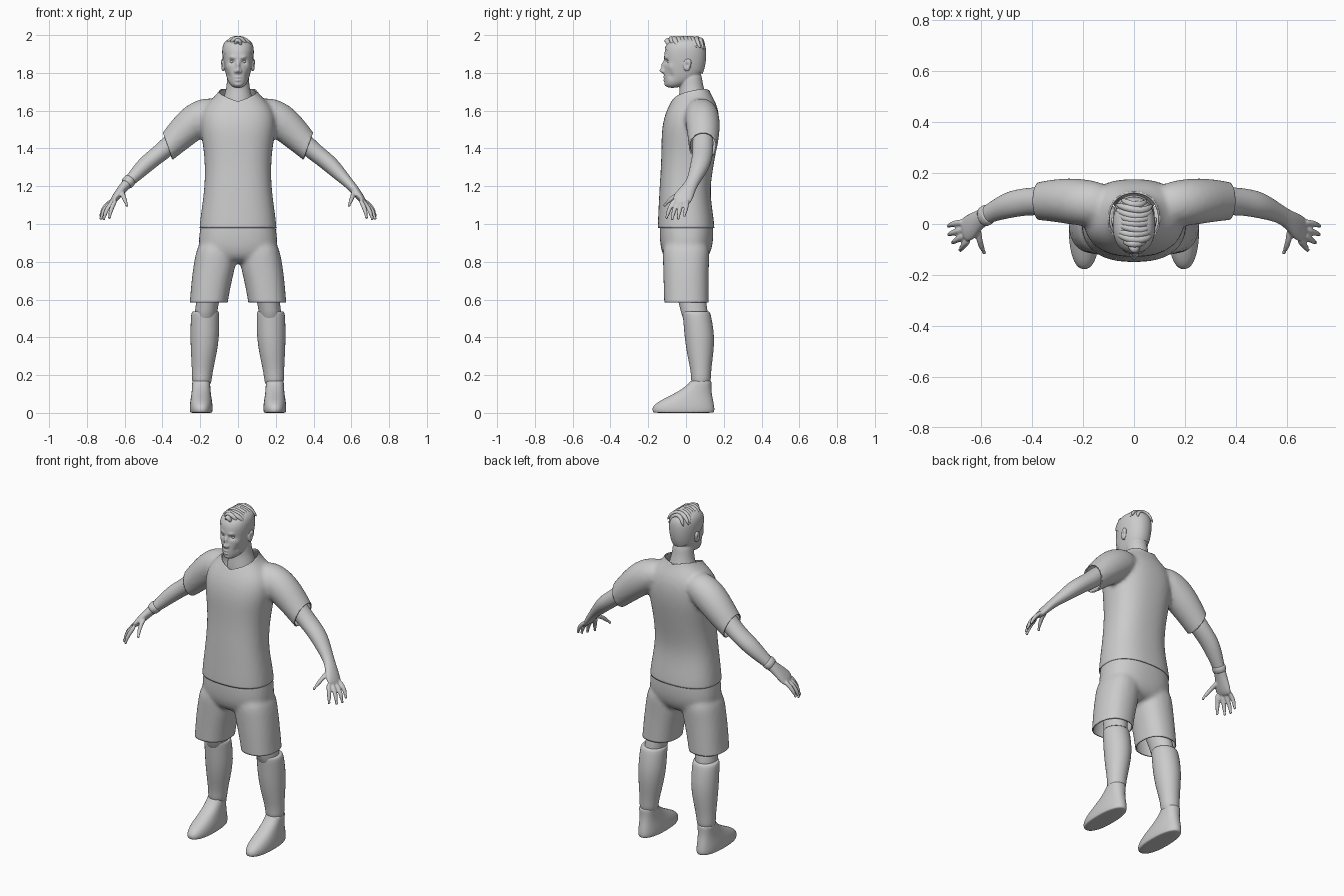
import bpy, bmesh, math, random
from mathutils import Vector, Matrix

random.seed(4)


def tube(bm, rings, n=24, flat=False, power=2.0):
    """Loft closed rings (x, y, z, half width, half depth) along a path."""
    pts = [Vector(r[:3]) for r in rings]
    loops = []
    for i, r in enumerate(rings):
        t = Vector((0, 0, 1)) if flat else (pts[min(i + 1, len(pts) - 1)] - pts[max(i - 1, 0)]).normalized()
        v = (Vector((0, 1, 0)) - t * t.y).normalized()
        u = v.cross(t)
        loop = []
        for k in range(n):
            c, s = math.cos(k * math.tau / n), math.sin(k * math.tau / n)
            c = math.copysign(abs(c) ** (2 / power), c)
            s = math.copysign(abs(s) ** (2 / power), s)
            loop.append(bm.verts.new(pts[i] + u * c * r[3] + v * s * r[4]))
        loops.append(loop)
    for a, b in zip(loops, loops[1:]):
        for k in range(n):
            bm.faces.new((a[k], a[(k + 1) % n], b[(k + 1) % n], b[k]))
    bm.faces.new(loops[0][::-1])
    bm.faces.new(loops[-1])


def ball(bm, centre, size):
    m = Matrix.Translation(centre) @ Matrix.Diagonal((*size, 1))
    bmesh.ops.create_uvsphere(bm, u_segments=16, v_segments=10, radius=1, matrix=m)


def finish(name, bm, voxel=0, smooth=3, cuts=(), mirror=True, thick=0, pushes=(), subsurf=1):
    """Turn a bmesh into an object; optionally fuse its volumes, sculpt, cut and mirror it."""
    bmesh.ops.recalc_face_normals(bm, faces=bm.faces)
    me = bpy.data.meshes.new(name)
    bm.to_mesh(me)
    bm.free()
    ob = bpy.data.objects.new(name, me)
    bpy.context.collection.objects.link(ob)
    if subsurf:
        sub = ob.modifiers.new("round", 'SUBSURF')
        sub.levels = sub.render_levels = 2 if voxel else subsurf
    if voxel:
        rm = ob.modifiers.new("fuse", 'REMESH')
        rm.mode, rm.voxel_size = 'VOXEL', voxel
        sm = ob.modifiers.new("relax", 'SMOOTH')
        sm.factor, sm.iterations = 0.5, smooth
        dg = bpy.context.evaluated_depsgraph_get()
        ob.data = bpy.data.meshes.new_from_object(ob.evaluated_get(dg))
        ob.modifiers.clear()
        bm = bmesh.new()
        bm.from_mesh(ob.data)
        for x, y, z, rx, r, dx, dy, dz in pushes:
            for side in ((1, -1) if x else (1,)):
                for v in bm.verts:
                    p = v.co
                    d = ((p.x - x * side) / rx) ** 2 + ((p.y - y) / r) ** 2 + ((p.z - z) / r) ** 2
                    if d < 9:
                        v.co += Vector((dx * side, dy, dz)) * math.exp(-d)
        for co, no in cuts:
            bmesh.ops.bisect_plane(bm, geom=bm.verts[:] + bm.edges[:] + bm.faces[:],
                                   plane_co=co, plane_no=no, clear_outer=True)
        bm.to_mesh(ob.data)
        bm.free()
    for p in ob.data.polygons:
        p.use_smooth = True
    if mirror:
        ob.modifiers.new("mirror", 'MIRROR')
    if thick:
        so = ob.modifiers.new("cloth", 'SOLIDIFY')
        so.thickness, so.offset = thick, -1
    return ob


HALF = ((0, 0, 0), (-1, 0, 0))

# Shirt: torso and sleeve fused, cut at hem, cuff and V neck
bm = bmesh.new()
tube(bm, [(0, .0, .9, .207, .15), (0, .002, .98, .207, .153), (0, -.005, 1.1, .19, .14),
          (0, -.006, 1.2, .177, .134), (0, .008, 1.32, .175, .14), (0, .018, 1.42, .186, .148),
          (0, .024, 1.5, .2, .153), (0, .032, 1.58, .2, .145), (0, .038, 1.64, .165, .122),
          (0, .038, 1.685, .112, .095), (0, .034, 1.72, .09, .085), (0, .03, 1.78, .08, .08)],
     32, True, 2.4)
tube(bm, [(.08, .07, 1.615, .07, .08), (.2, .085, 1.57, .1, .095), (.29, .093, 1.49, .087, .088),
          (.37, .09, 1.407, .069, .075), (.44, .085, 1.34, .062, .07)])
finish("shirt", bm, .012, 5, [HALF, ((0, 0, .98), (0, 0, -1)), ((.37, .09, 1.407), (.94, 0, -.34)),
                              ((0, 0, 1.668), (-.3, -.25, 1))], thick=.007)

# Shorts: hips and one leg fused, open at waist and hem
bm = bmesh.new()
tube(bm, [(0, .003, 1.06, .19, .138), (0, .003, .98, .2, .143), (0, .003, .9, .212, .142),
          (0, .0, .83, .2, .125), (0, .0, .79, .13, .08)], 32, True, 2.4)
tube(bm, [(.105, .002, .94, .1, .13), (.12, .0, .8, .114, .122), (.14, .0, .7, .107, .12),
          (.155, .002, .585, .101, .118), (.165, .002, .5, .1, .118)], 24, True, 2.3)
finish("shorts", bm, .012, 4, [HALF, ((0, 0, .585), (0, 0, -1)), ((0, 0, 1.02), (0, 0, 1))], thick=.007)

# Thighs and knees
bm = bmesh.new()
tube(bm, [(.115, .0, .9, .08, .09), (.14, .01, .72, .076, .083), (.158, .03, .6, .062, .074),
          (.168, .042, .55, .059, .073), (.176, .055, .46, .06, .065)], flat=True)
finish("leg", bm)

# Socks with a small rolled rim
bm = bmesh.new()
tube(bm, [(.17, .05, .535, .058, .06), (.172, .053, .54, .07, .07), (.174, .056, .525, .075, .075),
          (.175, .063, .48, .076, .077), (.176, .072, .4, .077, .08), (.181, .075, .31, .068, .07),
          (.187, .078, .24, .058, .057), (.191, .08, .19, .053, .052), (.193, .078, .13, .05, .052)],
     flat=True)
finish("sock", bm)

# Shoes: flat sole, low toe, raised ankle
bm = bmesh.new()
tube(bm, [(.195, -.013, .0, .056, .158), (.195, -.013, .002, .058, .16), (.195, -.014, .014, .061, .166),
          (.195, -.013, .035, .061, .163), (.195, -.0, .062, .058, .145), (.195, .027, .09, .053, .112),
          (.195, .056, .125, .049, .078), (.195, .075, .155, .048, .06), (.195, .078, .17, .047, .056),
          (.195, .078, .168, .04, .048)], 28, True, 2.3)
finish("shoe", bm)

# Arms with hands: forearm, palm and five fingers fused
bm = bmesh.new()
tube(bm, [(.28, .09, 1.5, .052, .056), (.37, .09, 1.41, .051, .056), (.43, .087, 1.362, .046, .054),
          (.49, .076, 1.315, .046, .053), (.55, .05, 1.252, .035, .04), (.588, .03, 1.214, .027, .034),
          (.62, .008, 1.178, .024, .042), (.65, -.018, 1.138, .02, .054), (.672, -.03, 1.11, .012, .046)])
fingers = [((.645, -.06, 1.13), (.672, -.088, 1.083), (.68, -.102, 1.036)),
           ((.658, -.042, 1.125), (.697, -.063, 1.078), (.71, -.073, 1.029)),
           ((.664, -.018, 1.122), (.71, -.034, 1.08), (.725, -.041, 1.031)),
           ((.662, .008, 1.13), (.71, .002, 1.09), (.727, -.008, 1.047)),
           ((.612, -.012, 1.17), (.607, -.07, 1.145), (.588, -.112, 1.1))]
for base, mid, tip in fingers:
    tube(bm, [(*base, .014, .014), (*mid, .0125, .012), (*tip, .01, .01)], 12)
    ball(bm, tip, (.009, .009, .01))
finish("arm", bm, .0055, 2)

# Band on one wrist
bm = bmesh.new()
tube(bm, [(-.568, .04, 1.236, .03, .036), (-.57, .039, 1.234, .036, .042),
          (-.592, .027, 1.211, .034, .041), (-.594, .026, 1.209, .026, .033)])
finish("wristband", bm, mirror=False)

# Head and neck, then sculpted features
skull = [(0, -.072, 1.72, .022, .024), (0, -.056, 1.738, .044, .056), (0, -.028, 1.765, .057, .088),
         (0, -.015, 1.8, .067, .102), (0, -.007, 1.85, .076, .108), (0, -.006, 1.9, .081, .111),
         (0, -.003, 1.94, .08, .105), (0, .003, 1.968, .064, .082), (0, .003, 1.978, .035, .045)]
bm = bmesh.new()
tube(bm, skull, 28, True, 2.2)
tube(bm, [(0, .036, 1.58, .09, .085), (0, .036, 1.66, .08, .078), (0, .032, 1.71, .064, .065),
          (0, .027, 1.75, .059, .061), (0, .02, 1.82, .055, .06)], flat=True)
for s in (1, -1):
    ball(bm, (s * .079, .005, 1.84), (.011, .02, .033))
    ball(bm, (s * .083, .014, 1.852), (.009, .016, .022))
features = [(0, -.122, 1.813, .012, .014, 0, -.032, 0),       # nose tip
            (0, -.116, 1.842, .01, .018, 0, -.016, 0),        # nose bridge
            (.014, -.118, 1.808, .007, .008, 0, -.011, 0),    # nostrils
            (.031, -.105, 1.86, .017, .013, 0, .014, 0),      # eye sockets
            (.03, -.106, 1.882, .022, .01, 0, -.006, 0),      # brows
            (.054, -.082, 1.832, .018, .018, .003, -.003, 0),  # cheekbones
            (.048, -.08, 1.785, .018, .018, -.004, .003, 0),  # hollow cheeks
            (0, -.118, 1.776, .018, .006, 0, -.007, 0),       # upper lip
            (0, -.116, 1.76, .016, .006, 0, -.007, 0),        # lower lip
            (0, -.122, 1.768, .022, .004, 0, .006, 0),        # mouth line
            (0, -.105, 1.735, .02, .013, 0, -.006, 0),        # chin
            (.092, .004, 1.842, .008, .012, -.007, 0, 0)]     # ear hollows
finish("head", bm, .0042, 2, mirror=False, pushes=features)

# Eyes
bm = bmesh.new()
ball(bm, (.031, -.088, 1.86), (.013, .012, .009))
finish("eye", bm, subsurf=0)

# Short hair cap, cut along a sloping hairline
bm = bmesh.new()
tube(bm, [(0, y, 1.9 + (z - 1.9) * 1.07, a * 1.05, b * 1.04) for _, y, z, a, b in skull], 28, True, 2.2)
finish("hair_cap", bm, .006, 2, [((0, -.115, 1.93), (0, -.56, -.83))], mirror=False)

# Longer locks swept across the crown
bm = bmesh.new()
for i in range(10):
    y = -.096 + i * .019
    h = 1.986 - 2.2 * max(0, abs(y + .01) - .06) ** 1.5
    j = [random.uniform(-.005, .005) for _ in range(4)]
    w = .072 - 1.5 * max(0, abs(y) - .06)
    tube(bm, [(-w, y + .022, h - .05, .003, .004), (-w * .75, y + .01 + j[0], h - .017, .011, .013),
              (-w * .25, y + j[1], h + j[2] * .5, .013, .015), (w * .4, y - .004 + j[3], h - .003, .013, .015),
              (w * .85, y + .006, h - .024, .011, .013), (w, y + .02, h - .055, .003, .004)], 10)
finish("hair_locks", bm, mirror=False)
